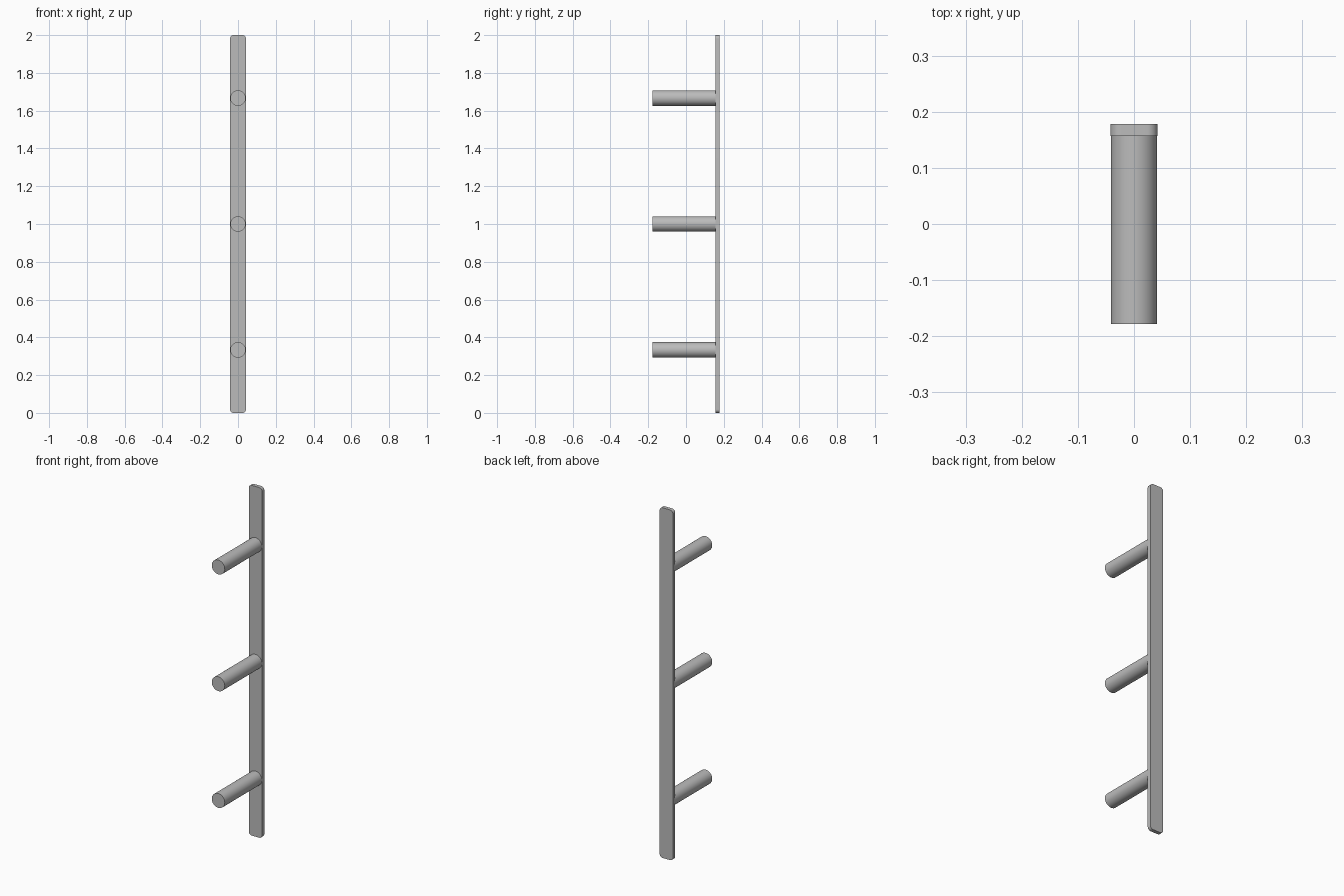
import bpy, bmesh
from math import radians
from mathutils import Matrix

cube = bpy.data.objects.get("Cube")
if cube:
    bpy.data.objects.remove(cube, do_unlink=True)

GREY = (0.5, 0.5, 0.5, 1)
metal = bpy.data.materials.new("grey_metal")
metal.use_nodes = True
metal.diffuse_color = GREY
metal.node_tree.nodes["Principled BSDF"].inputs["Base Color"].default_value = GREY

HALF_WIDTH = 0.042
FRONT, PLATE_FRONT, BACK = -0.178, 0.157, 0.178


def add_object(name, bm):
    mesh = bpy.data.meshes.new(name)
    bm.to_mesh(mesh)
    bm.free()
    mesh.materials.append(metal)
    obj = bpy.data.objects.new(name, mesh)
    bpy.context.collection.objects.link(obj)
    bpy.ops.object.select_all(action="DESELECT")
    obj.select_set(True)
    bpy.context.view_layer.objects.active = obj
    bpy.ops.object.shade_smooth_by_angle(angle=radians(30))
    return obj


# Tall flat mounting plate with rounded corners
bm = bmesh.new()
size = Matrix.Diagonal((2 * HALF_WIDTH, BACK - PLATE_FRONT, 2, 1))
place = Matrix.Translation((0, (PLATE_FRONT + BACK) / 2, 1))
bmesh.ops.create_cube(bm, size=1, matrix=place @ size)
corners = [e for e in bm.edges
           if abs(e.verts[0].co.y - e.verts[1].co.y) > 0.01]
bmesh.ops.bevel(bm, geom=corners, offset=0.019, segments=8,
                profile=0.5, affect="EDGES")
add_object("mounting_plate", bm)

# Three round pegs pointing forward
for name, z in (("lower_peg", 1 / 3), ("middle_peg", 1), ("upper_peg", 5 / 3)):
    bm = bmesh.new()
    place = Matrix.Translation((0, (FRONT + PLATE_FRONT) / 2, z))
    bmesh.ops.create_cone(bm, cap_ends=True, segments=48,
                          radius1=0.041, radius2=0.041,
                          depth=PLATE_FRONT - FRONT,
                          matrix=place @ Matrix.Rotation(radians(90), 4, "X"))
    add_object(name, bm)
